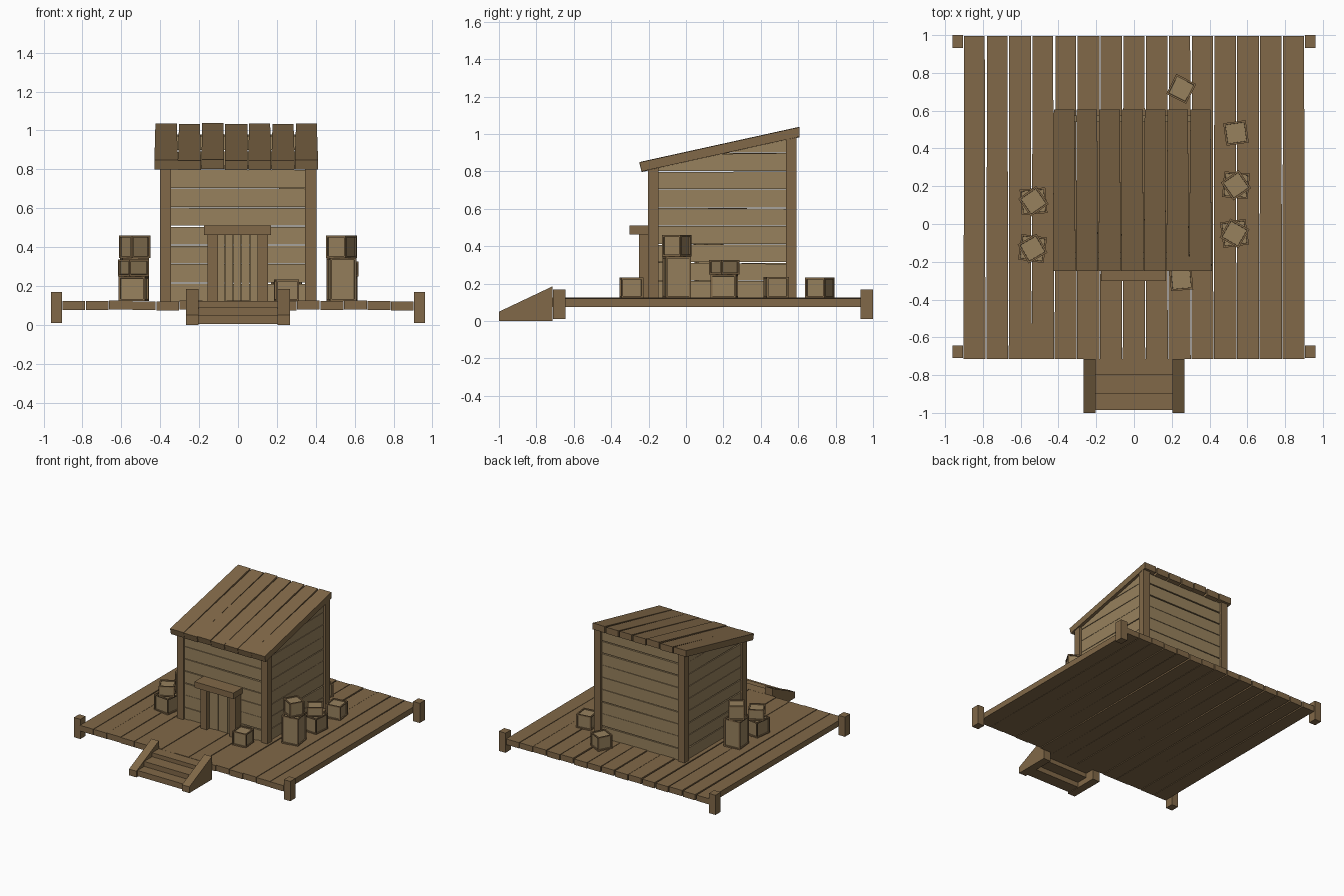
import bpy, bmesh, random
from math import radians
from mathutils import Vector, Matrix

if "Cube" in bpy.data.objects:
    bpy.data.objects.remove(bpy.data.objects["Cube"])

random.seed(4)


def material(name, rgb):
    m = bpy.data.materials.new(name)
    m.diffuse_color = (*rgb, 1)
    m.use_nodes = True
    m.node_tree.nodes["Principled BSDF"].inputs["Base Color"].default_value = m.diffuse_color
    return m


DARK = material("deck_wood", (0.22, 0.14, 0.065))
PALE = material("wall_wood", (0.31, 0.22, 0.11))
ROOF_A, ROOF_B = Vector((0, -0.235, 0.80)), Vector((0, 0.605, 0.985))
ROOF_N = Vector((0, -(ROOF_B.z - ROOF_A.z), ROOF_B.y - ROOF_A.y)).normalized()


def finish(name, bm, mats):
    bmesh.ops.recalc_face_normals(bm, faces=bm.faces[:])
    me = bpy.data.meshes.new(name)
    bm.to_mesh(me)
    bm.free()
    for m in mats:
        me.materials.append(m)
    ob = bpy.data.objects.new(name, me)
    bpy.context.collection.objects.link(ob)
    return ob


def add_box(bm, lo, hi, move=None):
    """Box between two corners; move(v) may shift each corner."""
    lo, hi = Vector(lo), Vector(hi)
    vs = bmesh.ops.create_cube(bm, size=1)["verts"]
    for v in vs:
        v.co = (lo + hi) / 2 + v.co * (hi - lo)
    if move:
        for v in vs:
            move(v)


def box(name, lo, hi, mat=DARK):
    bm = bmesh.new()
    add_box(bm, lo, hi)
    return finish(name, bm, [mat])


def cut_under_roof(bm):
    """Trim everything above the underside of the roof."""
    geom = bm.verts[:] + bm.edges[:] + bm.faces[:]
    bmesh.ops.bisect_plane(bm, geom=geom, plane_co=ROOF_A, plane_no=ROOF_N, clear_outer=True)
    bmesh.ops.holes_fill(bm, edges=[e for e in bm.edges if e.is_boundary])


def plank_row(bm, x0, x1, n, y0, y1, z0, z1, skew=None):
    """Boards running in y, side by side in x, narrowing to the back."""
    p = (x1 - x0) / n
    for i in range(n):
        c = x0 + (i + 0.5) * p
        back = random.uniform(0.88, 0.96)
        front = random.uniform(0.96, 1.0)
        dz = random.uniform(-0.003, 0.003)

        def move(v):
            v.co.x = c + (v.co.x - c) * (back if v.co.y > (y0 + y1) / 2 else front)
            v.co.z += dz
            if skew:
                skew(v)
        add_box(bm, (c - p / 2, y0, z0), (c + p / 2, y1, z1), move)


# Deck and its corner posts
bm = bmesh.new()
plank_row(bm, -0.905, 0.905, 15, -0.715, 0.995, 0.077, 0.123)
finish("deck_planks", bm, [DARK])
bm = bmesh.new()
for s in (-1, 1):
    for y in (-0.71, 0.933):
        add_box(bm, (s * 0.933 - 0.029, y, 0.01), (s * 0.933 + 0.029, y + 0.067, 0.168))
finish("deck_posts", bm, [DARK])

# Steps: sloped side boards and three treads
bm = bmesh.new()
for x in (-0.268, 0.203):
    vs = [bm.verts.new((x, y, z)) for y, z in
          ((-1, 0), (-0.715, 0), (-0.715, 0.185), (-1, 0.05))]
    ext = bmesh.ops.extrude_face_region(bm, geom=[bm.faces.new(vs)])["geom"]
    for v in ext:
        if isinstance(v, bmesh.types.BMVert):
            v.co.x += 0.065
    # the starting face stays as the outer side
bmesh.ops.holes_fill(bm, edges=[e for e in bm.edges if e.is_boundary])
finish("step_sides", bm, [DARK])
bm = bmesh.new()
for y0, y1, z0, z1 in ((-0.985, -0.885, 0.005, 0.05), (-0.9, -0.79, 0.045, 0.09),
                       (-0.8, -0.716, 0.08, 0.122)):
    add_box(bm, (-0.205, y0, z0), (0.205, y1, z1))
finish("step_treads", bm, [DARK])

# House corner posts
bm = bmesh.new()
for x in (-0.402, 0.345):
    for y in (-0.203, 0.535):
        add_box(bm, (x, y, 0.12), (x + 0.058, y + 0.057, 1.1))
cut_under_roof(bm)
finish("house_posts", bm, [DARK])


# Walls of horizontal boards with slightly crooked gaps
def wall(name, lo, hi):
    bm = bmesh.new()
    axis = 0 if hi[0] - lo[0] > hi[1] - lo[1] else 1
    mid = (lo[axis] + hi[axis]) / 2
    for i in range(9):
        z = 0.12 + i * 0.0975
        gaps = [random.uniform(0.001, 0.010) for _ in range(2)]

        def move(v):
            if v.co.z > z + 0.05:
                v.co.z -= gaps[v.co[axis] > mid]
        add_box(bm, (lo[0], lo[1], z), (hi[0], hi[1], z + 0.0975), move)
    cut_under_roof(bm)
    finish(name, bm, [PALE])


wall("front_wall", (-0.35, -0.185), (0.35, -0.15))
wall("back_wall", (-0.35, 0.54), (0.35, 0.575))
wall("left_wall", (-0.385, -0.15), (-0.35, 0.54))
wall("right_wall", (0.35, -0.15), (0.385, 0.54))

# Sloping roof of seven boards
SLOPE = (ROOF_B.z - ROOF_A.z) / (ROOF_B.y - ROOF_A.y)


def roof_skew(v):
    top = v.co.z > 0.025
    if v.co.y < 0 and top:
        v.co.y -= 0.012
    v.co.z += ROOF_A.z + (v.co.y - ROOF_A.y) * SLOPE


bm = bmesh.new()
plank_row(bm, -0.43, 0.412, 7, -0.237, 0.607, 0.0, 0.051, roof_skew)
finish("roof_planks", bm, [DARK])

# Door with frame and lintel
bm = bmesh.new()
for i in range(5):
    x = -0.108 + i * 0.0424
    add_box(bm, (x, -0.215, 0.122), (x + 0.0394, -0.18, 0.47))
finish("door_planks", bm, [PALE])
bm = bmesh.new()
for x in (-0.158, 0.1):
    add_box(bm, (x, -0.25, 0.12), (x + 0.055, -0.18, 0.465))
finish("door_frame", bm, [DARK])
box("door_lintel", (-0.176, -0.302, 0.462), (0.17, -0.18, 0.51))


# Crates: box with a recessed panel on each face
def crate(x, y, z0, z1, w, turn):
    bm = bmesh.new()
    add_box(bm, (-w / 2, -w / 2, z0), (w / 2, w / 2, z1))
    panels = bm.faces[:]
    bmesh.ops.recalc_face_normals(bm, faces=panels)
    rim = bmesh.ops.inset_individual(bm, faces=panels, thickness=0.014)["faces"]
    bmesh.ops.inset_individual(bm, faces=panels, thickness=0.001, depth=-0.008)
    for f in panels:
        f.material_index = 1
    bm.transform(Matrix.Translation((x, y, 0)) @ Matrix.Rotation(radians(turn), 4, "Z"))
    finish("crate", bm, [DARK, PALE])


crate(0.25, -0.292, 0.123, 0.233, 0.118, 5)
crate(0.25, 0.715, 0.123, 0.233, 0.118, -27)
crate(0.54, 0.482, 0.123, 0.235, 0.12, 8)
# Stacks: x, y, lower top, upper top, lower turn, upper turn
for x, y, za, zb, ta, tb in ((0.54, 0.205, 0.25, 0.326, -5, 35),
                             (0.532, -0.05, 0.345, 0.46, 8, -30),
                             (-0.532, 0.12, 0.345, 0.46, 5, 35),
                             (-0.537, -0.13, 0.25, 0.336, -8, 30)):
    crate(x, y, 0.123, za, 0.136, ta)
    crate(x, y, za, zb, 0.116, tb)
